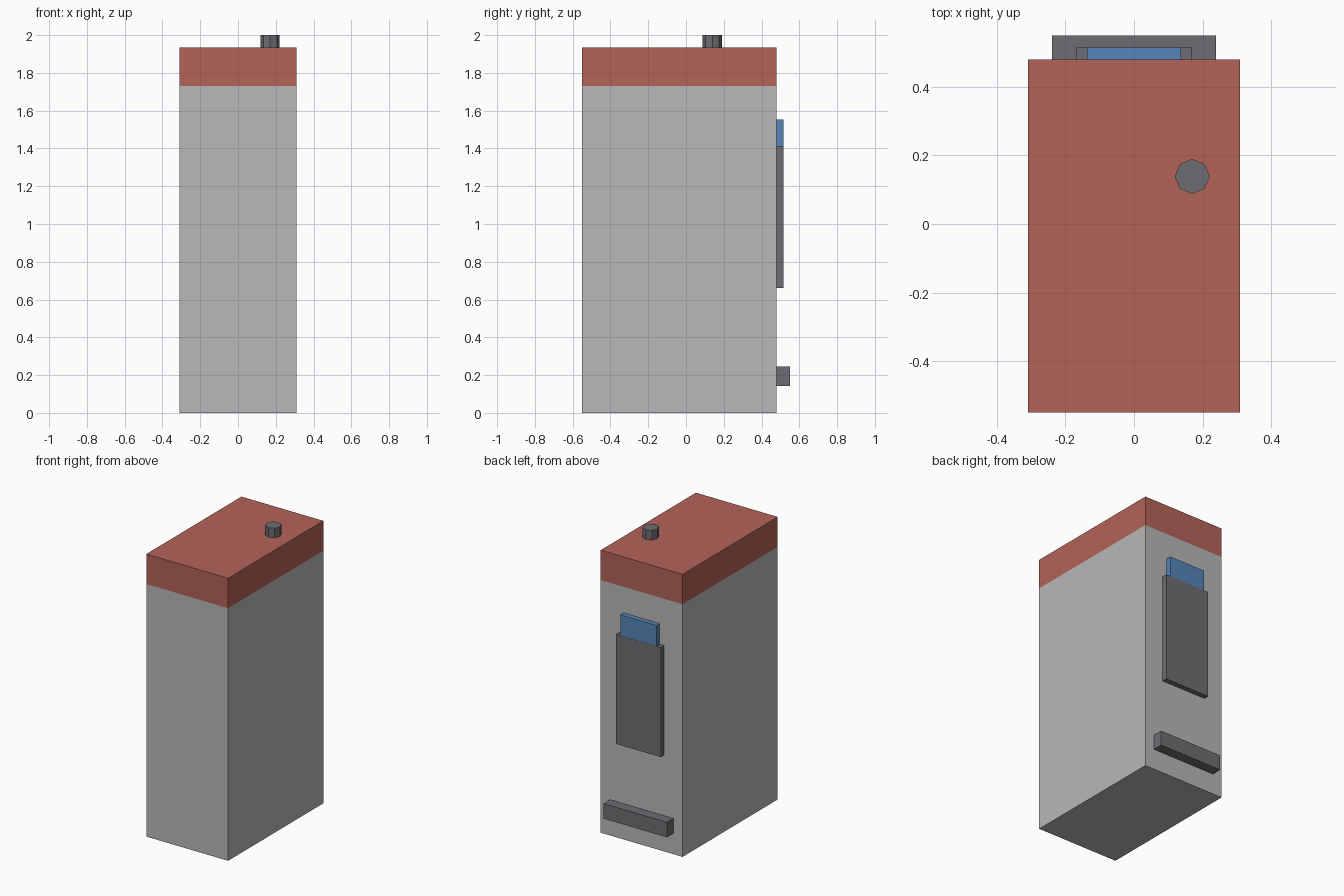
import bpy, bmesh, math

if "Cube" in bpy.data.objects:
    bpy.data.objects.remove(bpy.data.objects["Cube"])


def material(name, rgb):
    m = bpy.data.materials.new(name)
    m.diffuse_color = (*rgb, 1)
    m.use_nodes = True
    m.node_tree.nodes["Principled BSDF"].inputs["Base Color"].default_value = m.diffuse_color
    return m


GREY = material("light_grey", (0.48, 0.48, 0.48))
RED = material("brick_red", (0.45, 0.125, 0.098))
DARK = material("dark_grey", (0.155, 0.155, 0.168))
BLUE = material("card_blue", (0.092, 0.235, 0.48))


def finish(bm, name, *mats):
    mesh = bpy.data.meshes.new(name)
    bm.to_mesh(mesh)
    bm.free()
    for m in mats:
        mesh.materials.append(m)
    obj = bpy.data.objects.new(name, mesh)
    bpy.context.collection.objects.link(obj)
    return obj


def box_bmesh(lo, hi):
    bm = bmesh.new()
    bmesh.ops.create_cube(bm, size=1)
    for v in bm.verts:
        v.co = [lo[i] if v.co[i] < 0 else hi[i] for i in range(3)]
    return bm


# Cabinet body: one block with a painted red band and top
BAND = 1.73
bm = box_bmesh((-0.31, -0.55, 0), (0.31, 0.48, 1.935))
bmesh.ops.bisect_plane(bm, geom=bm.verts[:] + bm.edges[:] + bm.faces[:],
                       plane_co=(0, 0, BAND), plane_no=(0, 0, 1))
for f in bm.faces:
    f.material_index = int(f.calc_center_median().z > BAND)
finish(bm, "cabinet_body", GREY, RED)

# Parts on the back: document holder, card standing in it, low ledge
finish(box_bmesh((-0.17, 0.478, 0.66), (0.17, 0.516, 1.41)), "document_holder", DARK)
finish(box_bmesh((-0.137, 0.478, 1.35), (0.137, 0.515, 1.552)), "document_card", BLUE)
finish(box_bmesh((-0.24, 0.478, 0.142), (0.24, 0.55, 0.245)), "lower_ledge", DARK)

# Eight-sided knob on the top
bm = bmesh.new()
bmesh.ops.create_cone(bm, cap_ends=True, segments=8, radius1=0.051, radius2=0.051, depth=0.07)
bmesh.ops.translate(bm, verts=bm.verts, vec=(0.17, 0.139, 1.965))
finish(bm, "top_knob", DARK)
